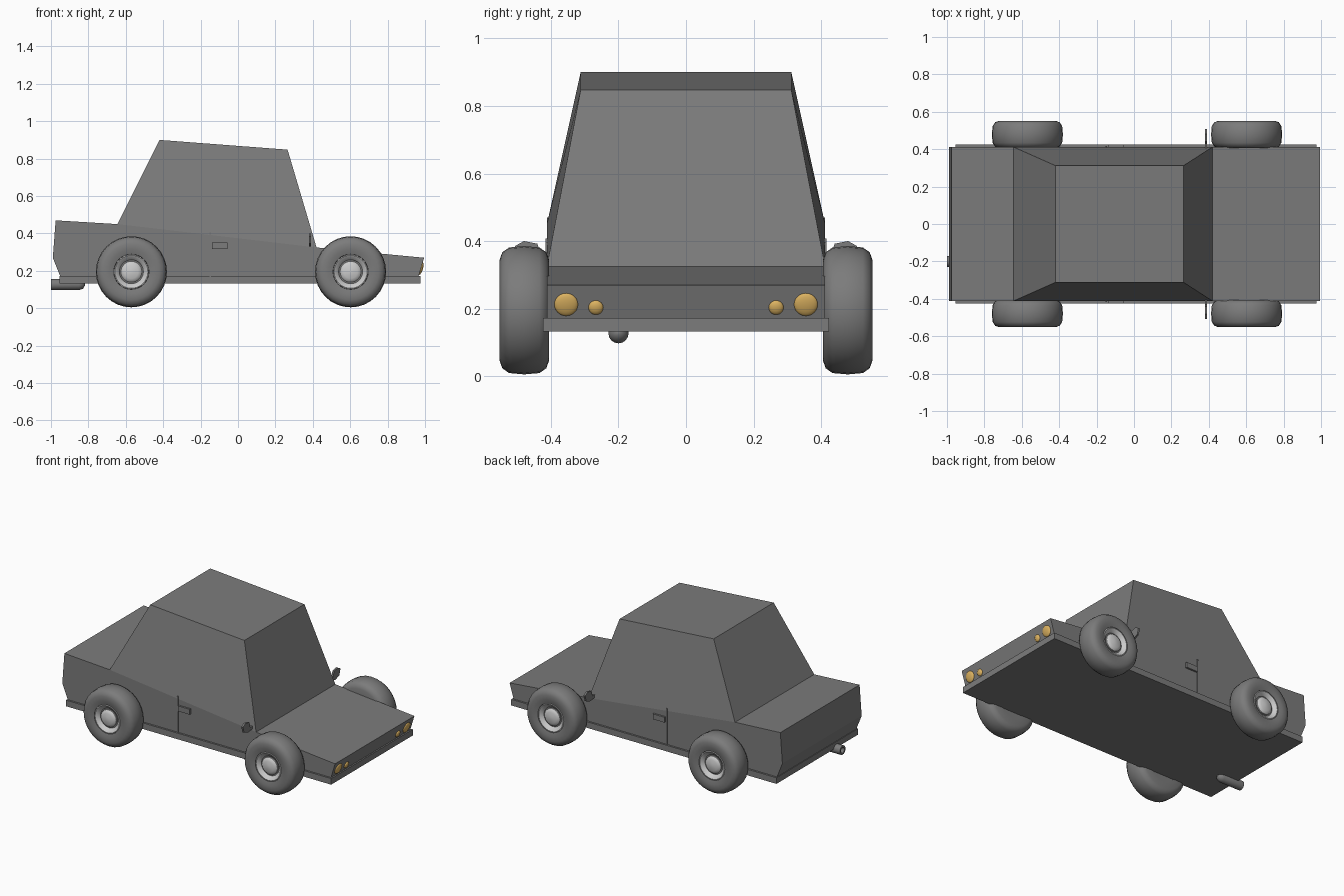
import bpy, bmesh
from math import cos, sin, pi, radians
from mathutils import Matrix, Vector

if "Cube" in bpy.data.objects:
    bpy.data.objects.remove(bpy.data.objects["Cube"])


def material(name, color):
    m = bpy.data.materials.new(name)
    m.use_nodes = True
    m.diffuse_color = (*color, 1)
    m.node_tree.nodes["Principled BSDF"].inputs["Base Color"].default_value = (*color, 1)
    return m


GREY = material("body grey", (0.2, 0.2, 0.2))
SILVER = material("wheel silver", (0.6, 0.6, 0.6))
AMBER = material("lamp amber", (0.72, 0.45, 0.12))


def finish(name, bm, mat, smooth=False):
    bmesh.ops.recalc_face_normals(bm, faces=bm.faces)
    mesh = bpy.data.meshes.new(name)
    bm.to_mesh(mesh)
    bm.free()
    mesh.materials.append(mat)
    obj = bpy.data.objects.new(name, mesh)
    bpy.context.collection.objects.link(obj)
    if smooth:
        bpy.ops.object.select_all(action="DESELECT")
        obj.select_set(True)
        bpy.context.view_layer.objects.active = obj
        bpy.ops.object.shade_smooth_by_angle(angle=radians(40))
    return obj


def box(name, x, y, z, mat=GREY):
    """Box from (min, max) pairs."""
    bm = bmesh.new()
    size = [b - a for a, b in (x, y, z)]
    mid = [(a + b) / 2 for a, b in (x, y, z)]
    bmesh.ops.create_cube(bm, size=1, matrix=Matrix.Translation(mid) @ Matrix.Diagonal((*size, 1)))
    return finish(name, bm, mat)


def lathe(name, profile, origin, axis, mat, steps=32, closed=False):
    """Spin (distance along axis, radius) points about an axis."""
    bm = bmesh.new()
    turn = Vector((0, 0, 1)).rotation_difference(Vector(axis)).to_matrix()
    rings = []
    for d, r in profile:
        angles = [2 * pi * i / steps for i in range(steps)]
        rings.append([bm.verts.new(Vector(origin) + turn @ Vector((r * cos(a), r * sin(a), d)))
                      for a in angles])
    pairs = list(zip(rings, rings[1:]))
    if closed:
        pairs.append((rings[-1], rings[0]))
    for a, b in pairs:
        for i in range(steps):
            j = (i + 1) % steps
            bm.faces.new((a[i], a[j], b[j], b[i]))
    if not closed:
        bm.faces.new(rings[0])
        bm.faces.new(rings[-1])
    return finish(name, bm, mat, True)


# Body shell: wedge profile with a tapered cabin growing out of it
lower = [(-0.95, 0.17), (-0.99, 0.27), (-0.975, 0.47), (-0.645, 0.45),
         (0.42, 0.325), (0.995, 0.27), (0.965, 0.17)]
roof = [(-0.42, 0.90), (0.265, 0.848)]
bm = bmesh.new()
sides = []
for s in (-1, 1):
    low = [bm.verts.new((x, s * 0.412, z)) for x, z in lower]
    top = [bm.verts.new((x, s * 0.312, z)) for x, z in roof]
    bm.faces.new(low)
    bm.faces.new((low[3], low[4], top[1], top[0]))
    sides.append(low[:4] + top + low[4:])
right, left = sides
for i in range(len(right)):
    j = (i + 1) % len(right)
    bm.faces.new((right[i], right[j], left[j], left[i]))
finish("body", bm, GREY)

# Sill plate under the whole body
box("sill_plate", (-0.955, 0.975), (-0.424, 0.424), (0.132, 0.172))

tyre = [(-0.073, 0.10), (-0.073, 0.15), (-0.065, 0.172), (-0.045, 0.186), (0, 0.19),
        (0.045, 0.186), (0.065, 0.172), (0.073, 0.15), (0.073, 0.12), (0.066, 0.094), (0.0, 0.092)]
rim = [(0.0, 0.093), (0.064, 0.093), (0.066, 0.088), (0.052, 0.068), (0.045, 0.064), (0.0, 0.064)]
cap = [(0.03, 0.056), (0.052, 0.056), (0.06, 0.048), (0.064, 0.036), (0.068, 0.016), (0.069, 0.004)]

for s, side in ((-1, "right"), (1, "left")):
    # Wheels
    for x, end in ((0.602, "front"), (-0.57, "rear")):
        at = (x, s * 0.479, 0.195)
        axis = (0, s, 0)
        tag = f"{end}_{side}"
        lathe(f"{tag}_tyre", tyre, at, axis, GREY, closed=True)
        lathe(f"{tag}_rim", rim, at, axis, SILVER, closed=True)
        lathe(f"{tag}_backing", [(-0.07, 0.102), (0.045, 0.092)], at, axis, GREY)
        lathe(f"{tag}_hub_cap", cap, at, axis, SILVER)

    # Door seam and handle
    out = sorted((s * 0.40, s * 0.416))
    box(f"{side}_door_seam", (-0.153, -0.145), out, (0.172, 0.408))
    box(f"{side}_door_handle", (-0.14, -0.055), sorted((s * 0.40, s * 0.424)), (0.317, 0.352))

    # Wing mirror: thin plate narrowing to a stalk
    outline = [(0.40, 0.335), (0.43, 0.335), (0.455, 0.33), (0.495, 0.345),
               (0.507, 0.385), (0.48, 0.40), (0.44, 0.392), (0.43, 0.355), (0.40, 0.355)]
    bm = bmesh.new()
    face = bm.faces.new([bm.verts.new((0.379, s * y, z)) for y, z in outline])
    grown = bmesh.ops.extrude_face_region(bm, geom=[face])["geom"]
    bmesh.ops.translate(bm, vec=(0.012, 0, 0),
                        verts=[v for v in grown if isinstance(v, bmesh.types.BMVert)])
    finish(f"{side}_mirror", bm, GREY)

    # Head lamps: flattened domes lying on the sloped nose
    for y, z, r, name in ((0.355, 0.212, 0.035, "outer"), (0.267, 0.203, 0.022, "inner")):
        bm = bmesh.new()
        bmesh.ops.create_uvsphere(bm, u_segments=24, v_segments=12, radius=1)
        place = (Matrix.Translation((0.965 + (z - 0.17) * 0.3, s * y, z))
                 @ Matrix.Rotation(radians(16.7), 4, "Y") @ Matrix.Diagonal((0.011, r, r, 1)))
        bmesh.ops.transform(bm, matrix=place, verts=bm.verts)
        finish(f"{side}_{name}_lamp", bm, AMBER, True)

# Exhaust pipe with an open tail end
pipe = [(0.04, 0.012), (0.04, 0.018), (0.0, 0.018), (0.0, 0.03), (0.15, 0.03),
        (0.172, 0.022), (0.182, 0.005)]
lathe("exhaust_pipe", pipe, (-1.0, -0.2, 0.127), (1, 0, 0), GREY, 16)
